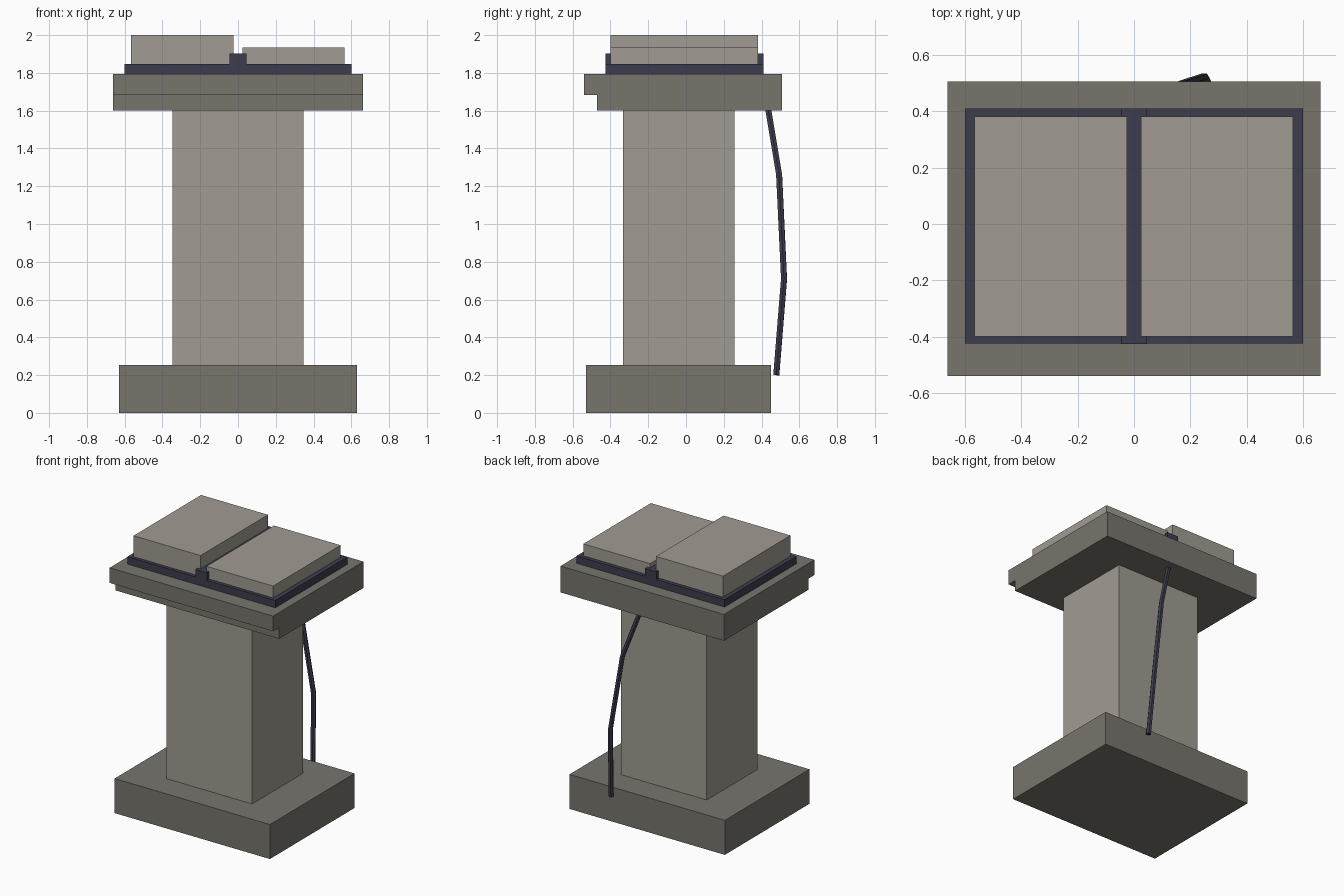
import bpy
import bmesh

if "Cube" in bpy.data.objects:
    bpy.data.objects.remove(bpy.data.objects["Cube"])


def material(name, rgb):
    m = bpy.data.materials.new(name)
    m.diffuse_color = (*rgb, 1.0)
    m.use_nodes = True
    m.node_tree.nodes["Principled BSDF"].inputs["Base Color"].default_value = m.diffuse_color
    return m


LIGHT = material("light stone", (0.356, 0.332, 0.292))
DARK = material("dark stone", (0.188, 0.178, 0.153))
NAVY = material("dark navy", (0.047, 0.045, 0.074))


def extrude_profile(name, yz, x0, x1, mat):
    """Solid made by sweeping a side profile (y, z) from x0 to x1."""
    bm = bmesh.new()
    face = bm.faces.new([bm.verts.new((x0, y, z)) for y, z in yz])
    ext = bmesh.ops.extrude_face_region(bm, geom=[face])["geom"]
    verts = [g for g in ext if isinstance(g, bmesh.types.BMVert)]
    bmesh.ops.translate(bm, verts=verts, vec=(x1 - x0, 0, 0))
    bmesh.ops.recalc_face_normals(bm, faces=bm.faces[:])
    mesh = bpy.data.meshes.new(name)
    bm.to_mesh(mesh)
    bm.free()
    mesh.materials.append(mat)
    obj = bpy.data.objects.new(name, mesh)
    bpy.context.collection.objects.link(obj)
    return obj


def box(name, x, y, z, mat):
    profile = [(y[0], z[0]), (y[1], z[0]), (y[1], z[1]), (y[0], z[1])]
    return extrude_profile(name, profile, x[0], x[1], mat)


# Base and pillar
box("base", (-0.63, 0.63), (-0.53, 0.45), (0, 0.253), DARK)
box("pillar", (-0.348, 0.348), (-0.333, 0.257), (0.253, 1.6), LIGHT)

# Top slab with a stepped front lip
slab = [(-0.47, 1.6), (0.507, 1.6), (0.507, 1.793),
        (-0.54, 1.793), (-0.54, 1.682), (-0.47, 1.682)]
extrude_profile("top_slab", slab, -0.663, 0.663, DARK)

# Tray with a raised centre divider
box("tray", (-0.6, 0.6), (-0.425, 0.41), (1.793, 1.847), NAVY)
box("divider", (-0.046, 0.046), (-0.427, 0.41), (1.847, 1.902), NAVY)

# Raised and pressed pads
box("raised_pad", (-0.567, -0.024), (-0.4, 0.382), (1.847, 2.0), LIGHT)
box("pressed_pad", (0.024, 0.565), (-0.4, 0.382), (1.847, 1.934), LIGHT)

# Hanging cable behind the pillar
path = [(0.03, 0.42, 1.7), (0.17, 0.493, 1.26), (0.25, 0.519, 0.71), (0.272, 0.478, 0.2)]
curve = bpy.data.curves.new("cable", "CURVE")
curve.dimensions = "3D"
curve.bevel_depth = 0.018
curve.bevel_resolution = 1
curve.use_fill_caps = True
spline = curve.splines.new("POLY")
spline.points.add(len(path) - 1)
for point, co in zip(spline.points, path):
    point.co = (*co, 1)
spline.use_smooth = False
curve.materials.append(NAVY)
cable = bpy.data.objects.new("cable", curve)
bpy.context.collection.objects.link(cable)
